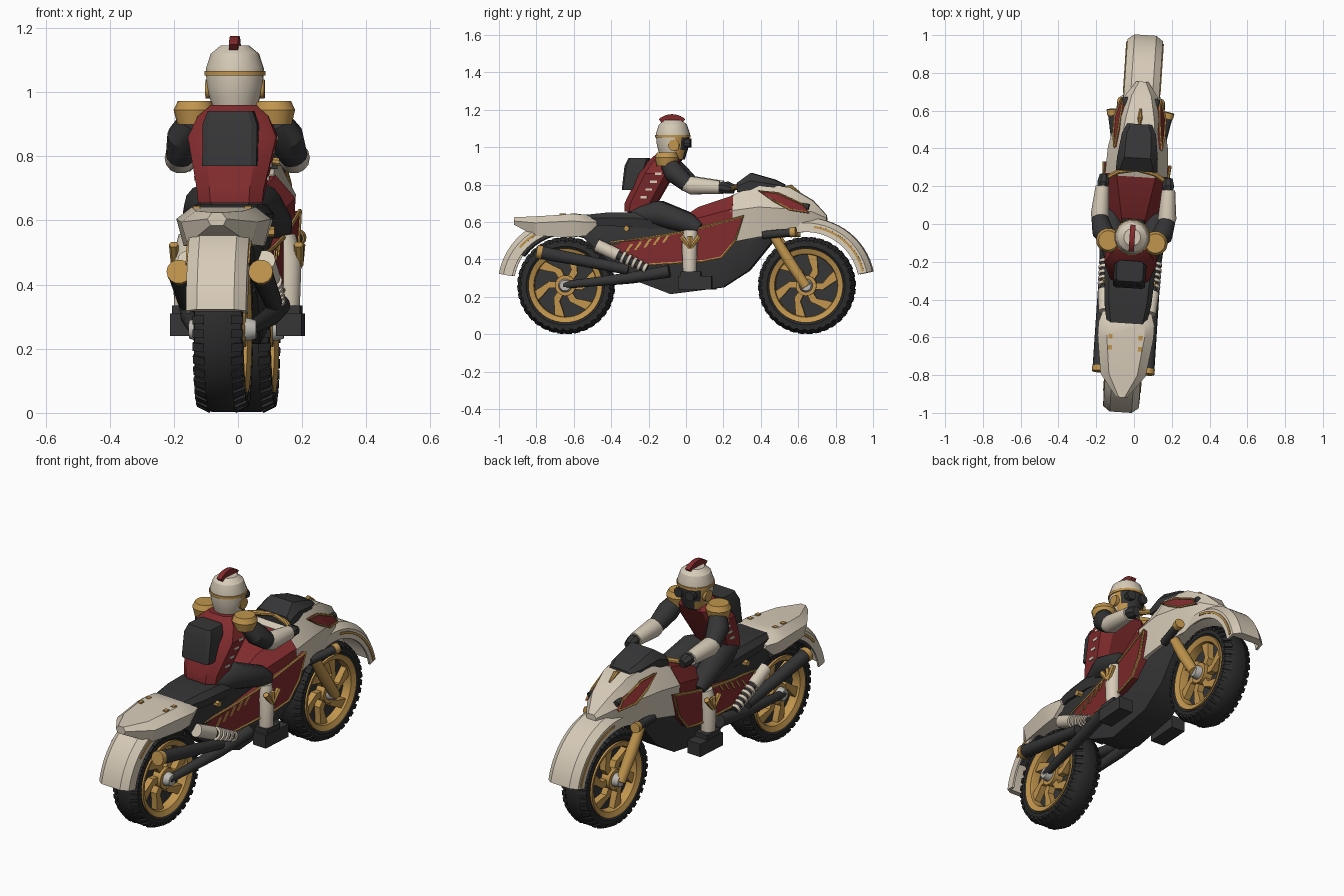
import bpy, bmesh, math
from mathutils import Matrix, Vector

cube = bpy.data.objects.get("Cube")
if cube:
    bpy.data.objects.remove(cube)
parts = []

def material(name, *rgb):
    m = bpy.data.materials.new(name)
    m.use_nodes = True
    m.diffuse_color = (*rgb, 1)
    m.node_tree.nodes["Principled BSDF"].inputs["Base Color"].default_value = (*rgb, 1)
    return m

cream, red = material("cream", .68, .6, .48), material("deep red", .22, .024, .026)
gold, silver = material("gold", .53, .3, .075), material("silver", .5, .48, .45)
dark, rubber = material("charcoal", .036, .036, .038), material("rubber black", .025, .025, .026)

def loft(name, rings, mat, loop=False):
    """Skin a list of equal rings of points; cap the ends unless looped."""
    bm = bmesh.new()
    rows = [[bm.verts.new(p) for p in ring] for ring in rings]
    for a, b in zip(rows, rows[1:] + rows[:1] if loop else rows[1:]):
        for i in range(len(a)):
            bm.faces.new((a[i - 1], a[i], b[i], b[i - 1]))
    if not loop:
        bm.faces.new(rows[0])
        bm.faces.new(rows[-1])
    bmesh.ops.recalc_face_normals(bm, faces=bm.faces)
    me = bpy.data.meshes.new(name)
    bm.to_mesh(me)
    bm.free()
    me.materials.append(mat)
    ob = bpy.data.objects.new(name, me)
    bpy.context.collection.objects.link(ob)
    parts.append(ob)
    return ob

def hull(name, stations, mat):
    """Symmetric body; station = y, top z, top w, mid z, mid w, bottom z, bottom w."""
    rings = []
    for y, *zw in stations:
        half = list(zip(zw[::2], zw[1::2]))
        rings.append([(w, y, z) for z, w in half] + [(-w, y, z) for z, w in half[::-1]])
    return loft(name, rings, mat)

def skin(stations, y, z):
    """Half width of a hull at a side position."""
    a, b = next((a, b) for a, b in zip(stations, stations[1:]) if a[0] <= y <= b[0])
    t = (y - a[0]) / (b[0] - a[0])
    _, zt, wt, zm, wm, zb, wb = [p + (q - p) * t for p, q in zip(a, b)]
    if z > zm:
        return wm + (wt - wm) * min(1, (z - zm) / (zt - zm))
    return wm + (wb - wm) * min(1, (zm - z) / (zm - zb))

def plate(name, outline, width, side, mat, depth=.009):
    """Thin side panel whose outer face follows width(y, z)."""
    return loft(name, [[(side * (width(y, z) - d), y, z) for y, z in outline] for d in (depth, 0)], mat)

def tube(name, pts, radii, mat, sides=14, loop=False):
    pts = [Vector(p) for p in pts]
    radii = radii if isinstance(radii, list) else [radii] * len(pts)
    rings, last = [], len(pts) - 1
    for i, p in enumerate(pts):
        nxt = pts[(i + 1) % len(pts)] if loop else pts[min(i + 1, last)]
        d = (nxt - pts[i - 1 if loop else max(i - 1, 0)]).normalized()
        u = d.cross(Vector((1, 0, 0)) if abs(d.x) < .8 else Vector((0, 0, 1))).normalized()
        v = d.cross(u)
        angles = [math.tau * (k + .5) / sides for k in range(sides)]
        rings.append([p + radii[i] * (u * math.cos(a) + v * math.sin(a)) for a in angles])
    return loft(name, rings, mat, loop)

def sweep(name, section, centre, mat, start=0, end=360, steps=40):
    """Turn a section of (x, radius) points about a sideways axle."""
    full = end - start == 360
    turns = [math.radians(start + (end - start) * i / steps) for i in range(steps + (not full))]
    y, z = centre
    return loft(name, [[(x, y + r * math.cos(a), z + r * math.sin(a)) for x, r in section] for a in turns], mat, full)

def mirrored(half):
    return half + [(-x, r) for x, r in half[::-1]]

def box(name, lo, hi, mat):
    (a, b, c), (d, e, f) = lo, hi
    return loft(name, [[(a, y, c), (d, y, c), (d, y, f), (a, y, f)] for y in (b, e)], mat)

def slab(y, z, w, d, cut=.6):
    """Eight-sided horizontal ring."""
    quad = [(w, d * cut), (w * cut, d), (-w * cut, d), (-w, d * cut)]
    return [(x, y + v, z) for x, v in quad] + [(x, y - v, z) for x, v in quad[::-1]]

# Wheels: tyre, rim, hub, curved spokes and edge lugs
axles = {"front": (.648, .26), "rear": (-.642, .26)}
swirl = [(.04, -.5), (.09, -.26), (.13, .05), (.172, .18), (.172, .5), (.13, .4), (.09, .16), (.04, .3)]
for end, c in axles.items():
    for part, half, mat in (("tyre", [(.055, .185), (.076, .21), (.073, .236), (.035, .257)], rubber),
                            ("rim", [(.055, .166), (.066, .17), (.078, .198), (.05, .2)], gold),
                            ("wheel_disc", [(.02, .003), (.02, .175)], dark),
                            ("hub", [(.072, .003), (.072, .055)], gold),
                            ("axle", [(.105, .003), (.105, .028), (.08, .036)], silver)):
        sweep(end + "_" + part, mirrored(half), c, mat, steps=48)
    for turn in (math.tau * i / 6 for i in range(6)):
        blade = [(c[0] + r * math.cos(turn + a), c[1] + r * math.sin(turn + a)) for r, a in swirl]
        loft(end + "_spoke", [[(x, y, z) for y, z in blade] for x in (-.055, .055)], gold)
    for i in range(36):
        for s in (-1, 1):
            lug = [(s * .042, .248), (s * .042, .26), (s * .079, .242), (s * .079, .226)]
            sweep(end + "_tread_lug", lug, c, rubber, 10 * i, 10 * i + 6, 1)

# Mudguards with gold side stripes
guard = mirrored([(.058, .362), (.094, .335), (.097, .286), (.086, .286), (.08, .322)])
for end, a, b in (("front", 12, 112), ("rear", 100, 170)):
    sweep(end + "_mudguard", guard, axles[end], cream, a, b, 18)
    for s in (-1, 1):
        stripe = [(s * x, r) for x, r in ((.09, .31), (.1, .31), (.1, .322), (.09, .322))]
        sweep(end + "_guard_stripe", stripe, axles[end], gold, a + 2, b - 30, 18)
sweep("rear_inner_guard", mirrored([(.085, .32), (.085, .272)]), axles["rear"], dark, 25, 145, 14)

# Main body hulls
hull("engine_body", [(-.56, .60, .08, .56, .10, .53, .09), (-.42, .62, .10, .5, .115, .40, .09),
                     (-.25, .62, .11, .46, .12, .28, .09), (-.08, .6, .11, .42, .125, .215, .08),
                     (.2, .6, .11, .42, .13, .25, .08), (.34, .6, .10, .48, .125, .34, .08),
                     (.47, .6, .09, .56, .10, .5, .08)], dark)
hull("seat", [(-.56, .635, .08, .62, .1, .58, .09), (-.42, .65, .1, .62, .125, .58, .12),
              (-.25, .65, .11, .62, .135, .57, .12), (-.02, .61, .08, .58, .11, .54, .1)], dark)
hull("tail_cowl", [(-.92, .625, .015, .605, .03, .585, .02), (-.8, .63, .075, .595, .12, .525, .1),
                   (-.6, .642, .1, .605, .148, .52, .125), (-.53, .64, .095, .6, .148, .525, .125),
                   (-.47, .61, .09, .6, .13, .58, .12)], cream)
hull("tank", [(-.05, .6, .05, .57, .1, .53, .11), (.07, .68, .07, .62, .13, .54, .13),
              (.26, .742, .105, .67, .167, .53, .165)], red)
fairing = [(.25, .742, .1, .66, .166, .49, .15), (.4, .805, .095, .68, .16, .52, .13),
           (.56, .785, .075, .67, .126, .53, .1), (.68, .715, .052, .655, .085, .565, .07),
           (.755, .635, .018, .62, .032, .6, .025)]
hull("front_fairing", fairing, cream)
hull("windscreen", [(.28, .81, .09, .79, .11, .76, .11), (.35, .862, .07, .82, .108, .77, .105),
                    (.48, .825, .065, .8, .09, .76, .09), (.53, .8, .045, .79, .065, .76, .065)], dark)
tube("nose_ornament", [(0, .53, .785), (0, .56, .788), (0, .61, .755)], [.007, .014, .006], gold, 8)
tube("handlebar", [(-.18, .22, .775), (-.1, .27, .785), (0, .29, .8), (.1, .27, .785), (.18, .22, .775)], .013, gold, 8)

panel = [(-.4, .49), (-.2, .515), (.02, .55), (.32, .63), (.275, .5), (.2, .41), (.1, .39), (-.3, .365)]
lamp = [(.4, .765), (.5, .755), (.63, .695), (.665, .65), (.565, .665), (.475, .715)]

def panel_width(y, z):
    return .148 + .09 * y

def lamp_width(y, z):
    return skin(fairing, y, z) + (.011 if y < .6 else .014)

for s, side in ((1, "left_"), (-1, "right_")):
    # Side panel, trim, slashes, lamp and studs
    plate(side + "side_panel", panel, panel_width, s, red, .06)
    tube(side + "panel_trim", [(s * panel_width(y, z), y, z) for y, z in panel], .007, gold, 6, True)
    for y, z in ((-.32 + .05 * i, .437 + .013 * i) for i in range(5)):
        slash = [(y, z), (y + .013, z), (y + .046, z + .045), (y + .03, z + .045)]
        plate(side + "panel_slash", slash, lambda y, z: panel_width(y, z) + .004, s, gold)
    # Two lamp halves meet along the fairing's curve
    for half in (lamp[:2] + lamp[4:], lamp[1:5]):
        plate(side + "lamp", half, lamp_width, s, red, .02)
    tube(side + "lamp_trim", [(s * lamp_width(y, z), y, z) for y, z in lamp], .006, gold, 6, True)
    tube(side + "nose_light", [(s * .075, .6, .69), (s * .085, .665, .68)], .016, dark)
    tube(side + "seat_buckle", [(s * .1, -.31, .565), (s * .14, -.31, .565)], .016, gold, 6)
    for y in (-.6, -.66):
        box(side + "tail_stud", (s * .08 - .011, y - .012, .61), (s * .08 + .011, y + .012, .645), gold)
    # Fork, pods, exhausts and swing arm
    tube(side + "fork", [(s * .1, .48, .52), (s * .1, .56, .39), (s * .1, .65, .255)], [.025, .03, .026], gold)
    tube(side + "front_pod", [(s * .12, .42, .53), (s * .15, .58, .545)], .022, dark)
    tube(side + "pod_cap", [(s * .148, .57, .544), (s * .153, .6, .547)], .027, gold)
    tube(side + "exhaust", [(s * .128, -.77, .437), (s * .135, -.3, .345)], [.036, .028], dark)
    tube(side + "exhaust_cap", [(s * .128, -.79, .441), (s * .128, -.762, .436)], .038, gold)
    tube(side + "swing_arm", [(s * .088, -.65, .262), (s * .125, -.3, .3), (s * .14, -.08, .336)], [.02, .03, .034], dark)
    # Spring with sleeve and rings
    top, low = Vector((s * .118, -.47, .475)), Vector((s * .14, -.2, .35))
    tube(side + "spring_core", [top.lerp(low, .1), low], .022, dark)
    tube(side + "spring_sleeve", [top, top.lerp(low, .42)], .035, cream)
    for i in range(5):
        tube(side + "spring_ring", [top.lerp(low, t + .11 * i) for t in (.5, .555)], .036 - .002 * i, cream)
    # Rider leg and boot
    tube(side + "thigh", [(s * .05, -.27, .64), (s * .085, -.14, .645), (s * .12, .03, .59), (s * .135, .08, .56)],
         [.055, .07, .054, .034], dark)
    tube(side + "shin", [(s * .145, .035, .55), (s * .16, .03, .48), (s * .16, .03, .32)], [.038, .042, .036], cream)
    for lean in (-1, 0, 1):
        tube(side + "knee_wing", [(s * .195, .035, .46), (s * .195, .035 + .05 * lean, .525)], [.012, .015], gold, 6)
    box(side + "boot", (s * .125, -.03, .24), (s * .205, .15, .31), dark)
    box(side + "ankle", (s * .125, -.015, .3), (s * .2, .09, .335), dark)
    # Rider arm, shoulder guard and coat laces
    tube(side + "upper_arm", [(s * .13, -.085, .91), (s * .158, -.05, .86), (s * .178, .02, .8)], [.045, .056, .044], dark)
    tube(side + "forearm", [(s * .178, .0, .805), (s * .178, .04, .795), (s * .175, .19, .785)], [.038, .049, .036], cream)
    tube(side + "glove", [(s * .175, .18, .785), (s * .172, .21, .785), (s * .17, .25, .775)], [.026, .034, .025], dark, 8)
    tube(side + "shoulder_guard", [(s * .125, -.095, z) for z in (.9, .945, .972)], [.054, .065, .052], gold)
    for i in range(4):
        y, z, x = -.235 + .026 * i, .725 + .042 * i, .105 + .007 * i
        box(side + "coat_lace", (s * x, y, z), (s * (x + .012), y + .035, z + .013), cream)

# Rider torso, pack and collar
loft("torso", [slab(-.255, .655, .1, .07), slab(-.24, .7, .105, .085), slab(-.155, .86, .138, .092),
               slab(-.115, .925, .11, .085), slab(-.1, .96, .07, .06)], red)
loft("hips", [slab(-.23, .6, .09, .08), slab(-.24, .68, .1, .07)], dark)
loft("back_pack", [slab(-.3, .77, .085, .04, .8), slab(-.265, .9, .085, .06, .8), slab(-.25, .942, .07, .055, .8)], dark)
tube("neck", [(0, -.075, .93), (0, -.07, .98)], .055, dark)

# Helmet with dark eye strip and gold cheeks chosen by direction
helmet = tube("helmet", [(0, -.07, z) for z in (.935, .985, 1.015, 1.055, 1.075, 1.12, 1.145)],
              [.064, .08, .087, .091, .091, .076, .045], cream, 16)
helmet.data.materials.append(dark)
helmet.data.materials.append(gold)
for f in helmet.data.polygons:
    ahead = f.center.y + .07
    if f.center.z < 1.055 and ahead > .01:
        f.material_index = 2 if ahead < .055 else 1
tube("helmet_band", [(0, -.07, 1.052), (0, -.07, 1.066)], .096, gold, 16)
for s in (-1, 1):
    tube("goggle", [(s * .035, -.01, 1.022), (s * .037, .026, 1.022)], .026, dark, 10)
    tube("helmet_cheek", [(s * .07, -.06, 1.01), (s * .092, -.06, 1.01)], .03, gold)
sweep("helmet_crest", mirrored([(.014, .06), (.014, .104)]), (-.075, 1.072), red, 47, 133, 12)

# Turn the whole model slightly and finish the shading
turn = Matrix.Translation((-.005, 0, 0)) @ Matrix.Rotation(-.066, 4, "Z")
bpy.ops.object.select_all(action="DESELECT")
for ob in parts:
    ob.data.transform(turn)
    ob.select_set(True)
bpy.context.view_layer.objects.active = parts[0]
bpy.ops.object.shade_smooth_by_angle(angle=math.radians(29))
